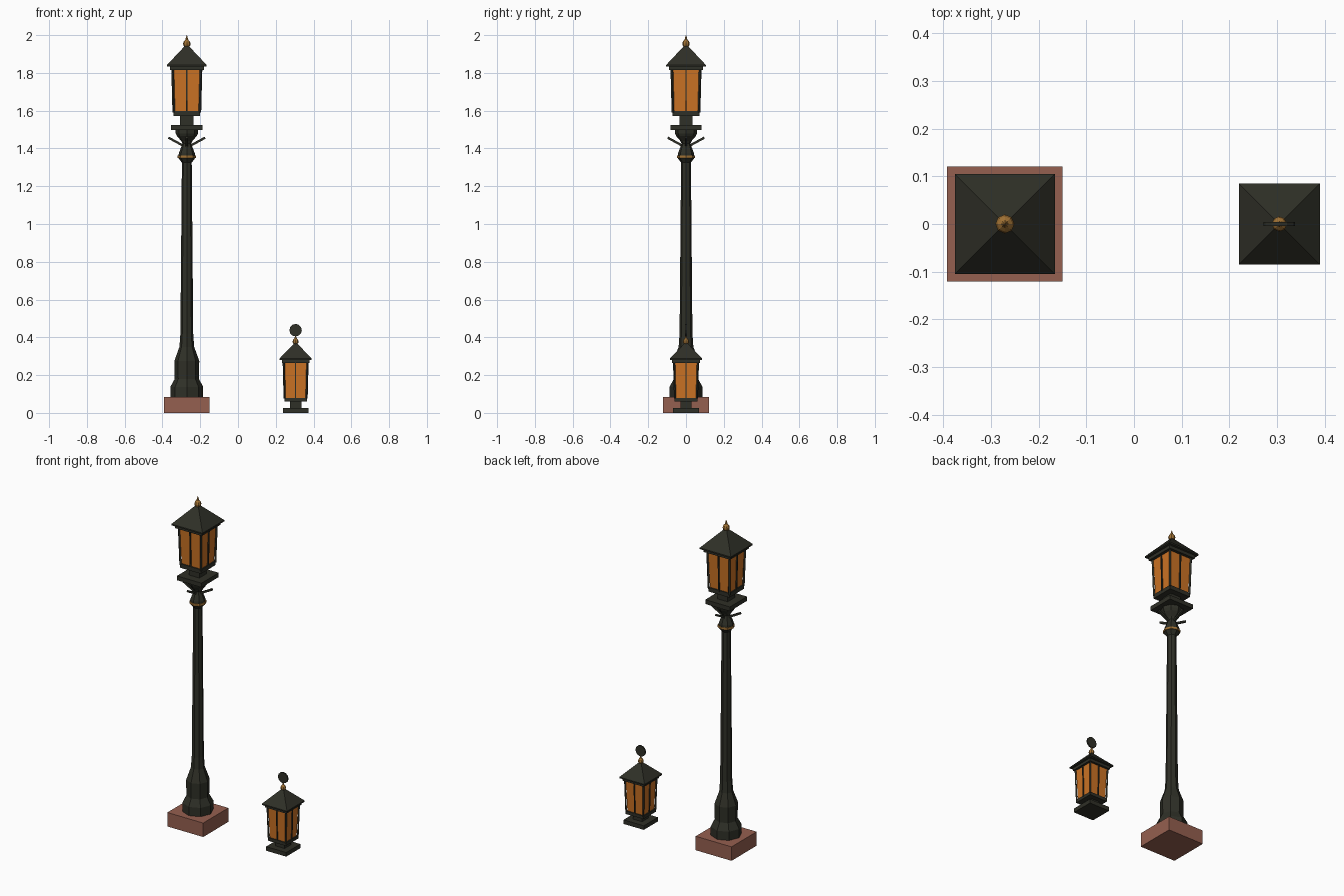
import bpy
import math
from mathutils import Vector

cube = bpy.data.objects.get("Cube")
if cube:
    bpy.data.objects.remove(cube, do_unlink=True)


def material(name, rgb):
    mat = bpy.data.materials.new(name)
    mat.use_nodes = True
    mat.diffuse_color = (*rgb, 1)
    mat.node_tree.nodes["Principled BSDF"].inputs["Base Color"].default_value = (*rgb, 1)
    return mat


IRON = material("dark iron", (0.028, 0.029, 0.020))
GLASS = material("amber glass", (0.60, 0.17, 0.018))
GOLD = material("aged gold", (0.36, 0.17, 0.035))
BRICK = material("brick stone", (0.30, 0.115, 0.08))


def add_mesh(name, verts, faces, mat):
    mesh = bpy.data.meshes.new(name)
    mesh.from_pydata(verts, [], faces)
    mesh.materials.append(mat)
    obj = bpy.data.objects.new(name, mesh)
    bpy.context.collection.objects.link(obj)
    return obj


def stack(name, cx, profile, mat, sides=8):
    """Closed solid from (half width, height) rings; four sides give a square."""
    turn = math.pi / 4 if sides == 4 else 0
    grow = math.sqrt(2) if sides == 4 else 1
    verts, faces = [], []
    for r, z in profile:
        for i in range(sides):
            a = turn + math.tau * i / sides
            verts.append((cx + grow * r * math.cos(a), grow * r * math.sin(a), z))
    for k in range(len(profile) - 1):
        for i in range(sides):
            j = (i + 1) % sides
            a, b = k * sides, (k + 1) * sides
            faces.append((a + i, a + j, b + j, b + i))
    faces.append(tuple(reversed(range(sides))))
    faces.append(tuple(range(len(verts) - sides, len(verts))))
    return add_mesh(name, verts, faces, mat)


def slab(name, cx, half, z0, z1, mat=IRON):
    return stack(name, cx, [(half, z0), (half, z1)], mat, 4)


def bar(name, start, end, half, mat=IRON):
    """Square rod between two points."""
    start, end = Vector(start), Vector(end)
    quat = (end - start).to_track_quat('Z', 'Y')
    verts = [p + quat @ Vector((half * sx, half * sy, 0))
             for p in (start, end)
             for sx, sy in ((-1, -1), (1, -1), (1, 1), (-1, 1))]
    faces = [(3, 2, 1, 0), (4, 5, 6, 7)]
    faces += [(i, (i + 1) % 4, (i + 1) % 4 + 4, i + 4) for i in range(4)]
    return add_mesh(name, verts, faces, mat)


def finial(name, cx, z, r, tip):
    """Faceted ball with a spike above it."""
    rings = [(r * 0.5, z - r), (r * 0.9, z - r * 0.5), (r, z), (r * 0.8, z + r * 0.6),
             (r * 0.4, z + r), (r * 0.05, tip)]
    stack(name, cx, rings, GOLD)


def lantern(prefix, cx, z0, z1, low, high, t):
    """Tapered glass box with corner posts and one mullion per side."""
    stack(prefix + "_glass", cx, [(low - 0.005, z0), (high - 0.003, z1)], GLASS, 4)
    for i in range(4):
        a = math.pi / 2 * i
        ux, uy = round(math.cos(a)), round(math.sin(a))
        vx, vy = ux - uy, ux + uy
        for part, dx, dy, half in (("mullion", ux, uy, t * 0.7), ("corner_post", vx, vy, t)):
            bar(f"{prefix}_{part}_{i + 1}", (cx + dx * low, dy * low, z0),
                (cx + dx * high, dy * high, z1), half)


# Tall street lamp: plinth and post
X = -0.271
slab("plinth", X, 0.121, 0, 0.085, BRICK)
stack("post", X, [(0.087, 0.085), (0.087, 0.138), (0.064, 0.18), (0.066, 0.275),
                  (0.039, 0.35), (0.034, 0.42), (0.026, 1.33)], IRON)
stack("collar", X, [(0.026, 1.325), (0.045, 1.35), (0.042, 1.375), (0.023, 1.425),
                    (0.03, 1.44), (0.052, 1.465), (0.059, 1.48), (0.059, 1.5)], IRON)
stack("collar_band", X, [(0.048, 1.35), (0.048, 1.363)], GOLD)

# Four upswept brackets
for i in range(4):
    a = math.pi / 2 * i
    c, s = math.cos(a), math.sin(a)
    bar(f"bracket_{i + 1}", (X + 0.02 * c, 0.02 * s, 1.415),
        (X + 0.097 * c, 0.097 * s, 1.457), 0.006)

# Lamp head
slab("head_plate", X, 0.083, 1.497, 1.523)
slab("head_neck", X, 0.035, 1.52, 1.575)
slab("lantern_floor", X, 0.071, 1.572, 1.597)
lantern("lantern", X, 1.59, 1.82, 0.069, 0.075, 0.005)
slab("lantern_rim", X, 0.09, 1.815, 1.836)
stack("lantern_roof", X, [(0.105, 1.834), (0.105, 1.842), (0.008, 1.945)], IRON, 4)
finial("lantern_finial", X, 1.955, 0.02, 2.0)

# Small hand lantern
X = 0.305
slab("small_base", X, 0.068, 0, 0.025)
slab("small_neck", X, 0.03, 0.024, 0.065)
slab("small_floor", X, 0.06, 0.06, 0.079)
lantern("small_lantern", X, 0.075, 0.27, 0.058, 0.063, 0.004)
slab("small_rim", X, 0.073, 0.265, 0.283)
stack("small_roof", X, [(0.085, 0.281), (0.085, 0.288), (0.006, 0.37)], IRON, 4)
finial("small_finial", X, 0.378, 0.016, 0.415)

# Round hanging disc above the small lantern
disc = stack("hanger_disc", 0, [(0.033, -0.004), (0.033, 0.004)], IRON, 12)
disc.rotation_euler = (math.pi / 2, 0, 0)
disc.location = (X, 0, 0.438)
